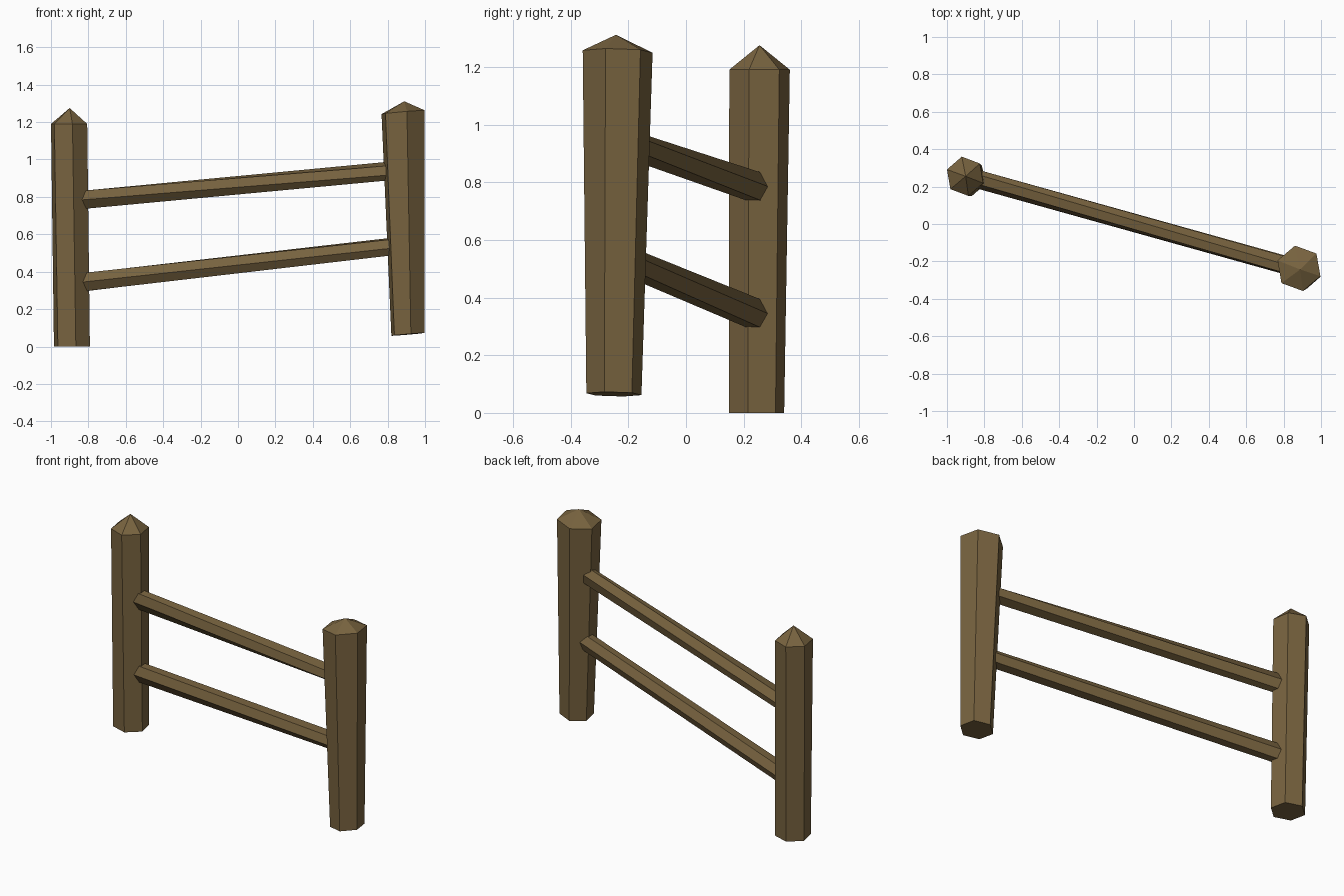
import bpy, bmesh, math
from mathutils import Vector

if "Cube" in bpy.data.objects:
    bpy.data.objects.remove(bpy.data.objects["Cube"])

wood = bpy.data.materials.new("brown_wood")
wood.diffuse_color = (0.188, 0.125, 0.05, 1)
wood.use_nodes = True
wood.node_tree.nodes["Principled BSDF"].inputs["Base Color"].default_value = wood.diffuse_color
SIDES = 6


def ring(centre, u, v, ru, rv, turn):
    """Hexagon around centre in the plane of u and v."""
    angles = [math.radians(turn + 360 / SIDES * i) for i in range(SIDES)]
    return [Vector(centre) + u * ru * math.cos(a) + v * rv * math.sin(a) for a in angles]


def loft(name, start, end, tip=None):
    """Join two rings into a beam, closing the end flat or with a point."""
    bm = bmesh.new()
    a = [bm.verts.new(p) for p in start]
    b = [bm.verts.new(p) for p in end]
    for i in range(SIDES):
        j = (i + 1) % SIDES
        bm.faces.new((a[i], a[j], b[j], b[i]))
    bm.faces.new(a)
    if tip:
        t = bm.verts.new(tip)
        for i in range(SIDES):
            bm.faces.new((b[i], b[(i + 1) % SIDES], t))
    else:
        bm.faces.new(b)
    bmesh.ops.recalc_face_normals(bm, faces=bm.faces)
    mesh = bpy.data.meshes.new(name)
    bm.to_mesh(mesh)
    bm.free()
    mesh.materials.append(wood)
    obj = bpy.data.objects.new(name, mesh)
    bpy.context.collection.objects.link(obj)


# Posts: tapered, pointed, the right one with slanted cuts
X, Y, Z = Vector((1, 0, 0)), Vector((0, 1, 0)), Vector((0, 0, 1))
loft("left_post",
     ring((-0.888, 0.245, 0), X, Y, 0.101, 0.0975, -18),
     ring((-0.903, 0.255, 1.19), X, Y, 0.103, 0.1066, -20),
     (-0.90, 0.255, 1.275))
SX, SY = Vector((1, 0, 0.085)), Vector((0, 1, -0.02))
loft("right_post",
     ring((0.908, -0.25, 0.065), SX, SY, 0.0936, 0.097, -20),
     ring((0.882, -0.237, 1.253), SX, SY, 0.122, 0.123, -20),
     (0.889, -0.243, 1.311))

# Rails: sloping, slightly twisted hexagonal bars ending inside the posts
for name, z0, z1, twist in (("upper_rail", 0.778, 0.946, 28), ("lower_rail", 0.336, 0.542, 12)):
    p0, p1 = Vector((-0.895, 0.256, z0)), Vector((0.89, -0.242, z1))
    side = Z.cross(p1 - p0).normalized()
    loft(name, ring(p0, side, Z, 0.049, 0.057, 0), ring(p1, side, Z, 0.05, 0.05, twist))
